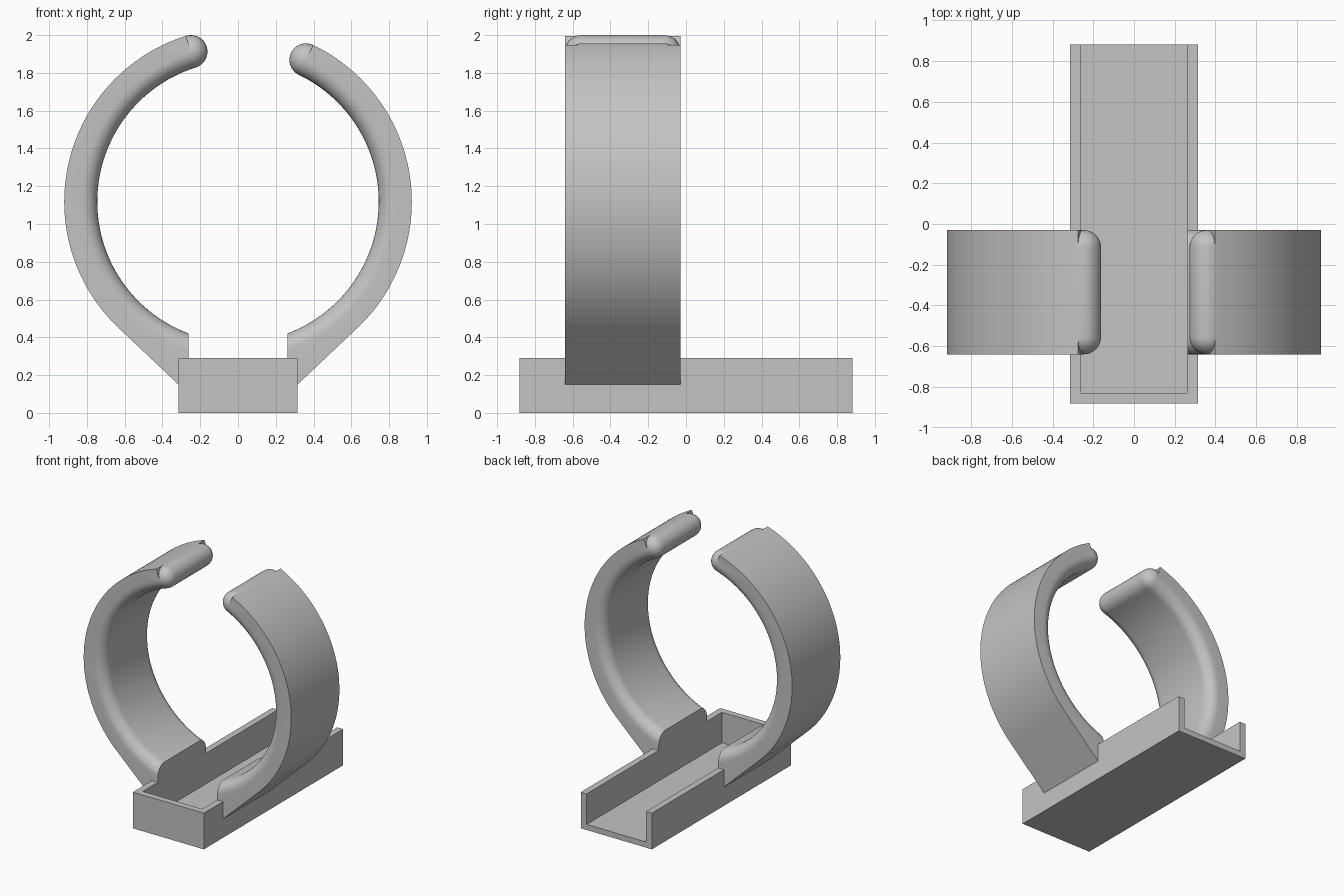
import bpy
import bmesh
from math import sin, cos, pi, radians, sqrt, atan2, acos, hypot

cube = bpy.data.objects.get("Cube")
if cube:
    bpy.data.objects.remove(cube, do_unlink=True)

grey = bpy.data.materials.new("light_grey")
grey.use_nodes = True
colour = (0.55, 0.55, 0.55, 1)
grey.diffuse_color = colour
grey.node_tree.nodes["Principled BSDF"].inputs["Base Color"].default_value = colour

# Shared dimensions
HALF_W, HALF_L, HEIGHT, WALL = 0.315, 0.882, 0.29, 0.052
RING_Z, R_IN, R_OUT = 1.118, 0.745, 0.92
R_MID, R_TIP = (R_IN + R_OUT) / 2, (R_OUT - R_IN) / 2
ARM_FRONT, ARM_BACK, FILLET = -0.64, -0.03, 0.085
FOOT_X, FOOT_Z = HALF_W - WALL, 0.15


def add_object(name, bm):
    bmesh.ops.recalc_face_normals(bm, faces=bm.faces)
    mesh = bpy.data.meshes.new(name)
    bm.to_mesh(mesh)
    bm.free()
    mesh.materials.append(grey)
    obj = bpy.data.objects.new(name, mesh)
    bpy.context.collection.objects.link(obj)
    return obj


def select_only(obj):
    bpy.ops.object.select_all(action='DESELECT')
    obj.select_set(True)
    bpy.context.view_layer.objects.active = obj


def box(name, lo, hi):
    bm = bmesh.new()
    bmesh.ops.create_cube(bm, size=1)
    for v in bm.verts:
        v.co = [a if c < 0 else b for c, a, b in zip(v.co, lo, hi)]
    return add_object(name, bm)


def arc(cx, cz, r, start, end, n):
    steps = [start + (end - start) * i / n for i in range(n + 1)]
    return [(cx + r * cos(a), cz + r * sin(a)) for a in steps]


def arm_profile(tip, inset):
    """Outline of one arm, with its inner side and round tip inset."""
    r_in = R_IN + inset
    foot = -acos(FOOT_X / r_in)
    # Straight lower flank is tangent to the outer arc
    dz = FOOT_Z - RING_Z
    tangent = atan2(dz, HALF_W) + acos(R_OUT / hypot(HALF_W, dz))
    pts = [(FOOT_X, HEIGHT - 0.02)]
    pts += arc(0, RING_Z, r_in, foot, tip, 64)
    pts += arc(R_MID * cos(tip), RING_Z + R_MID * sin(tip),
               R_TIP - inset, tip + pi, tip, 16)[1:]
    pts += arc(0, RING_Z, R_OUT, tip, tangent, 64)
    pts.append((HALF_W, FOOT_Z))
    return pts


def arm(name, side, tip_degrees):
    # Layers across the width form the rounded inner edges
    layers = []
    for i in range(9):
        a = pi / 2 * i / 8
        layers.append((FILLET * (1 - cos(a)), FILLET * (1 - sin(a))))
    stations = [(ARM_FRONT + t, d) for t, d in layers]
    stations += [(ARM_BACK - t, d) for t, d in reversed(layers)]
    bm = bmesh.new()
    rings = [[bm.verts.new((side * x, y, z))
              for x, z in arm_profile(radians(tip_degrees), d)]
             for y, d in stations]
    for a, b in zip(rings, rings[1:]):
        for i in range(len(a)):
            j = (i + 1) % len(a)
            bm.faces.new((a[i], a[j], b[j], b[i]))
    bm.faces.new(rings[0])
    bm.faces.new(rings[-1])
    bmesh.ops.remove_doubles(bm, verts=bm.verts, dist=0.00005)
    obj = add_object(name, bm)
    select_only(obj)
    bpy.ops.object.shade_smooth_by_angle(angle=radians(30))


# Base tray, hollowed from above and open at the back
tray = box("base_tray", (-HALF_W, -HALF_L, 0), (HALF_W, HALF_L, HEIGHT))
cutter = box("tray_cutter", (-FOOT_X, -HALF_L + WALL, 0.045),
             (FOOT_X, HALF_L + 1, HEIGHT + 1))
cutter.hide_render = True
cut = tray.modifiers.new("hollow", 'BOOLEAN')
cut.operation = 'DIFFERENCE'
cut.solver = 'EXACT'
cut.object = cutter
select_only(tray)
bpy.ops.object.modifier_apply(modifier=cut.name)
bpy.data.objects.remove(cutter, do_unlink=True)

# Two curved clip arms, the right one reaching further over the top
arm("left_clip_arm", 1, 64.4)
arm("right_clip_arm", -1, 72.6)
